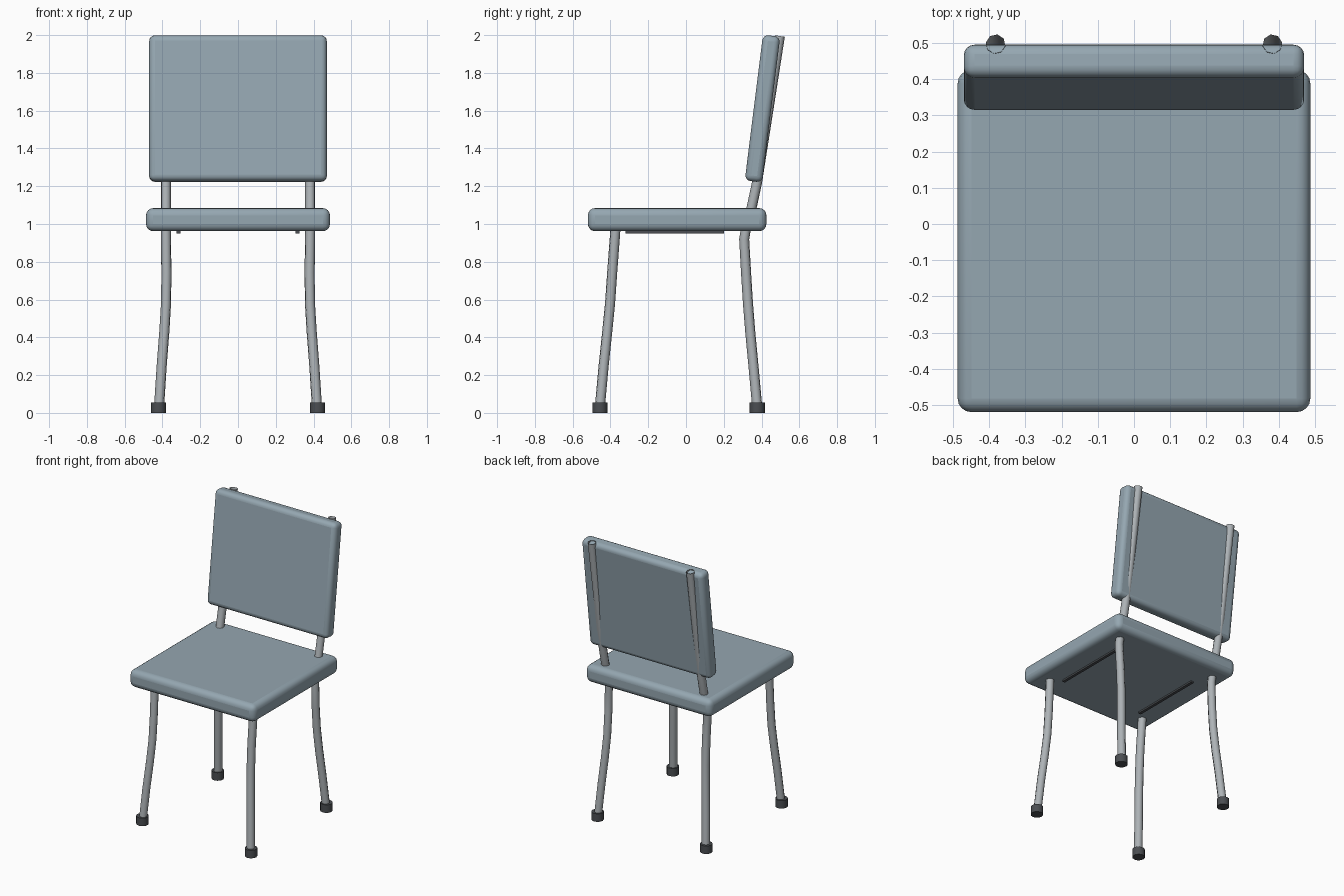
import bpy, math

if "Cube" in bpy.data.objects:
    bpy.data.objects.remove(bpy.data.objects["Cube"])


def material(name, rgb):
    m = bpy.data.materials.new(name)
    m.diffuse_color = (*rgb, 1)
    m.use_nodes = True
    m.node_tree.nodes["Principled BSDF"].inputs["Base Color"].default_value = m.diffuse_color
    return m


fabric = material("blue grey upholstery", (0.30, 0.385, 0.44))
metal = material("light grey metal", (0.42, 0.45, 0.47))
rubber = material("dark rubber", (0.07, 0.076, 0.084))


def finish(ob, name, mat, angle=50):
    ob.name = name
    ob.data.materials.clear()
    ob.data.materials.append(mat)
    bpy.ops.object.select_all(action='DESELECT')
    ob.select_set(True)
    bpy.context.view_layer.objects.active = ob
    bpy.ops.object.shade_smooth_by_angle(angle=math.radians(angle))
    return ob


def cushion(name, loc, size, mat, radius=0.0, tilt=0.0):
    bpy.ops.mesh.primitive_cube_add(size=1, location=loc)
    ob = bpy.context.object
    ob.scale = size
    bpy.ops.object.transform_apply(location=False, rotation=False, scale=True)
    ob.rotation_euler.x = tilt
    if radius:
        b = ob.modifiers.new("rounding", 'BEVEL')
        b.width, b.segments = radius, 4
    return finish(ob, name, mat)


def tube(name, points, radius, mat):
    # open-ended eight-sided pipe
    cu = bpy.data.curves.new(name, 'CURVE')
    cu.dimensions = '3D'
    cu.bevel_depth, cu.bevel_resolution = radius, 2
    sp = cu.splines.new('POLY')
    sp.points.add(len(points) - 1)
    for p, co in zip(sp.points, points):
        p.co = (*co, 1)
    ob = bpy.data.objects.new(name, cu)
    bpy.context.collection.objects.link(ob)
    bpy.ops.object.select_all(action='DESELECT')
    ob.select_set(True)
    bpy.context.view_layer.objects.active = ob
    bpy.ops.object.convert(target='MESH')
    return finish(bpy.context.object, name, mat)


# upholstery
cushion("seat", (0, -0.047, 1.023), (0.974, 0.945, 0.122), fabric, 0.038)
cushion("backrest", (0, 0.405, 1.611), (0.94, 0.092, 0.777), fabric, 0.03,
        -math.radians(7.1))

front_path = [(0.418, -0.456, 0.03), (0.404, -0.436, 0.25), (0.390, -0.417, 0.43),
              (0.381, -0.402, 0.58), (0.379, -0.391, 0.74), (0.382, -0.373, 0.98)]
back_path = [(0.418, 0.377, 0.03), (0.404, 0.357, 0.25), (0.390, 0.340, 0.43),
             (0.381, 0.328, 0.58), (0.379, 0.318, 0.74), (0.382, 0.308, 0.92),
             (0.382, 0.318, 0.98), (0.382, 0.346, 1.08), (0.382, 0.376, 1.22),
             (0.382, 0.497, 1.995)]

for side, s in (("left", -1), ("right", 1)):
    for end, path in (("front", front_path), ("back", back_path)):
        # bent legs, the back ones carry on up behind the backrest
        tube(f"{end}_leg_{side}", [(s * x, y, z) for x, y, z in path], 0.027, metal)
        # rubber feet
        bpy.ops.mesh.primitive_cylinder_add(
            vertices=12, radius=0.04, depth=0.056,
            location=(s * 0.421, path[0][1], 0.028))
        finish(bpy.context.object, f"{end}_foot_{side}", rubber)
    # rails under the seat
    cushion(f"under_rail_{side}", (s * 0.315, -0.06, 0.96), (0.02, 0.52, 0.018), rubber)
